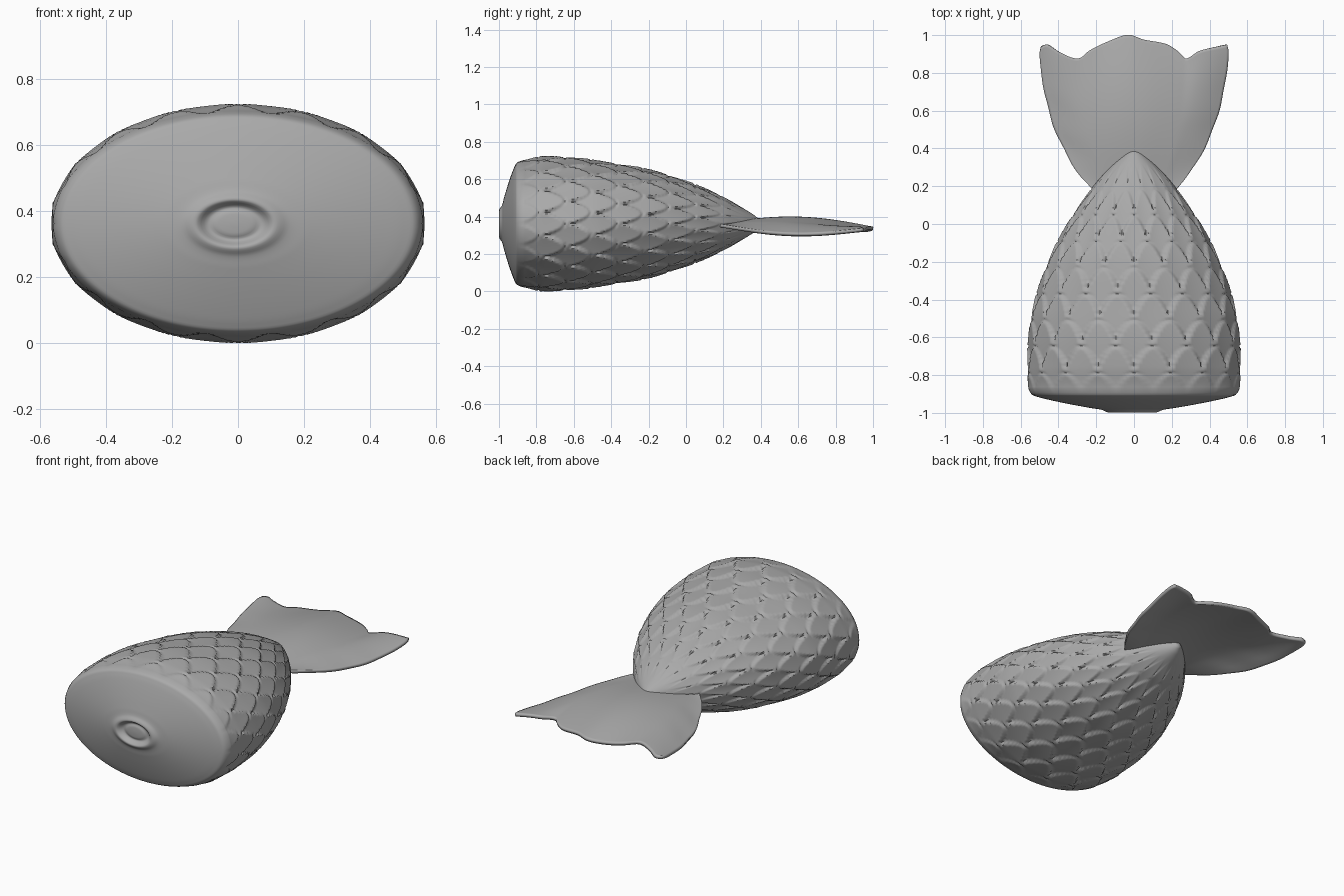
import bpy
import bmesh
import math

cube = bpy.data.objects.get("Cube")
if cube:
    bpy.data.objects.remove(cube, do_unlink=True)

grey = bpy.data.materials.new("matte grey")
grey.use_nodes = True
grey.diffuse_color = (0.4, 0.4, 0.4, 1)
grey.node_tree.nodes["Principled BSDF"].inputs["Base Color"].default_value = (0.4, 0.4, 0.4, 1)

MID_Z = 0.362


def curve(points, t):
    """Smooth curve through (t, value, ...) points, sampled at t."""
    i = 0
    while i < len(points) - 2 and t > points[i + 1][0]:
        i += 1
    a, b = points[i], points[i + 1]
    before, after = points[max(i - 1, 0)], points[min(i + 2, len(points) - 1)]
    span = b[0] - a[0]
    f = min(max((t - a[0]) / span, 0), 1)
    result = []
    for k in range(1, len(a)):
        m0 = (b[k] - before[k]) / (b[0] - before[0]) * span
        m1 = (after[k] - a[k]) / (after[0] - a[0]) * span
        result.append((2*f**3 - 3*f**2 + 1) * a[k] + (f**3 - 2*f**2 + f) * m0
                      + (3*f**2 - 2*f**3) * b[k] + (f**3 - f**2) * m1)
    return result


def finish(name, bm, angle):
    bmesh.ops.recalc_face_normals(bm, faces=bm.faces)
    mesh = bpy.data.meshes.new(name)
    bm.to_mesh(mesh)
    bm.free()
    mesh.materials.append(grey)
    obj = bpy.data.objects.new(name, mesh)
    bpy.context.collection.objects.link(obj)
    bpy.ops.object.select_all(action='DESELECT')
    obj.select_set(True)
    bpy.context.view_layer.objects.active = obj
    bpy.ops.object.shade_smooth_by_angle(angle=math.radians(angle))
    return obj


def smoothstep(a, b, x):
    f = min(max((x - a) / (b - a), 0), 1)
    return f * f * (3 - 2 * f)


def scale_height(turn, y):
    """Overlapping rounded scales, thickest at the tips that point to the tail."""
    across, rows = 18, 9
    t = (y + 0.92) / 1.25 * rows
    for row in range(int(t) - 2, int(t) + 3):
        s = (turn * across + 0.5 * (row % 2)) % 1 - 0.5
        tip = row + 1 - 3.2 * s * s
        if t < tip:
            height = 1 - 0.55 * (tip - t)
            height *= smoothstep(0, 0.14, tip - t) * 0.6 + 0.4
            return height * smoothstep(-0.9, -0.76, y) * (1 - smoothstep(0.0, 0.36, y))
    return 0


# Body: elliptical rings along y, (y, half width, half height)
side = [(-0.87, 0.558, 0.338), (-0.75, 0.55, 0.344), (-0.6, 0.542, 0.338),
        (-0.45, 0.522, 0.317), (-0.2, 0.44, 0.274), (0, 0.338, 0.212),
        (0.2, 0.208, 0.137), (0.3, 0.125, 0.085), (0.37, 0.05, 0.042), (0.4, 0.012, 0.012)]
# Front end: (radius fraction, y), dimple with raised rim, then a shallow dome
front = [(0, -0.982), (0.1, -0.979), (0.145, -0.973), (0.18, -0.986), (0.205, -0.998),
         (0.235, -0.997), (0.29, -0.984), (0.4, -0.974), (0.6, -0.954), (0.8, -0.931),
         (0.92, -0.914), (0.975, -0.9), (1, -0.87)]
SEGMENTS, FRONT_RINGS, SIDE_RINGS = 216, 60, 170

rings = []
for i in range(1, FRONT_RINGS + 1):
    r = i / FRONT_RINGS
    rings.append((curve(front, r)[0], r * 0.558, r * 0.338))
for i in range(1, SIDE_RINGS + 1):
    y = -0.87 + 1.27 * i / SIDE_RINGS
    rings.append((y, *curve(side, y)))

bm = bmesh.new()
loops = []
for y, w, h in rings:
    shift = -0.012 * smoothstep(-0.85, -0.97, y) if y > -0.85 else -0.012 * (1 - min(w / 0.558, 1))
    loop = []
    for j in range(SEGMENTS):
        a = 2 * math.pi * j / SEGMENTS
        bump = 0.021 * scale_height(j / SEGMENTS, y)
        loop.append(bm.verts.new((math.cos(a) * (w + bump) + (shift if y < -0.85 else 0), y,
                                  MID_Z + math.sin(a) * (h + bump))))
    loops.append(loop)
for a, b in zip(loops, loops[1:]):
    for j in range(SEGMENTS):
        k = (j + 1) % SEGMENTS
        bm.faces.new((a[j], a[k], b[k], b[j]))
bm.faces.new(loops[0])
bm.faces.new(loops[-1])
finish("scaled_body", bm, 60)

# Tail fin: arched sheet with a wavy trailing edge
fin_width = [(0, 0.22), (0.1, 0.285), (0.25, 0.355), (0.4, 0.41), (0.6, 0.458),
             (0.8, 0.488), (0.95, 0.5), (1, 0.492)]
trailing = [(-1, 0.94), (-0.93, 0.95), (-0.8, 0.91), (-0.6, 0.875), (-0.47, 0.92),
            (-0.25, 0.97), (-0.06, 1.0), (0.1, 0.975), (0.35, 0.95), (0.48, 0.91),
            (0.56, 0.875), (0.7, 0.915), (0.9, 0.94), (1, 0.95)]
COLS, ROWS = 80, 50
bm = bmesh.new()
grid = []
for i in range(ROWS + 1):
    v = i / ROWS
    w = curve(fin_width, v)[0]
    line = []
    for j in range(COLS + 1):
        u = 2 * j / COLS - 1
        y = 0.18 + (curve(trailing, u)[0] - 0.18) * v
        swell = math.sin(math.pi * v)
        z = 0.353 - 0.02 * v * v + swell * (0.042 - 0.085 * u * u)
        ripple = 0.006 * math.sin(9 * u + 1) * v * v
        edge = 1 + 0.012 * math.sin(22 * v + 2 * u) * abs(u) * (1 - v)
        line.append(bm.verts.new((u * w * edge, y, z + ripple)))
    grid.append(line)
for a, b in zip(grid, grid[1:]):
    for j in range(COLS):
        bm.faces.new((a[j], a[j + 1], b[j + 1], b[j]))
fin = finish("tail_fin", bm, 60)
thick = fin.modifiers.new("thickness", 'SOLIDIFY')
thick.thickness = 0.018
thick.offset = 0
